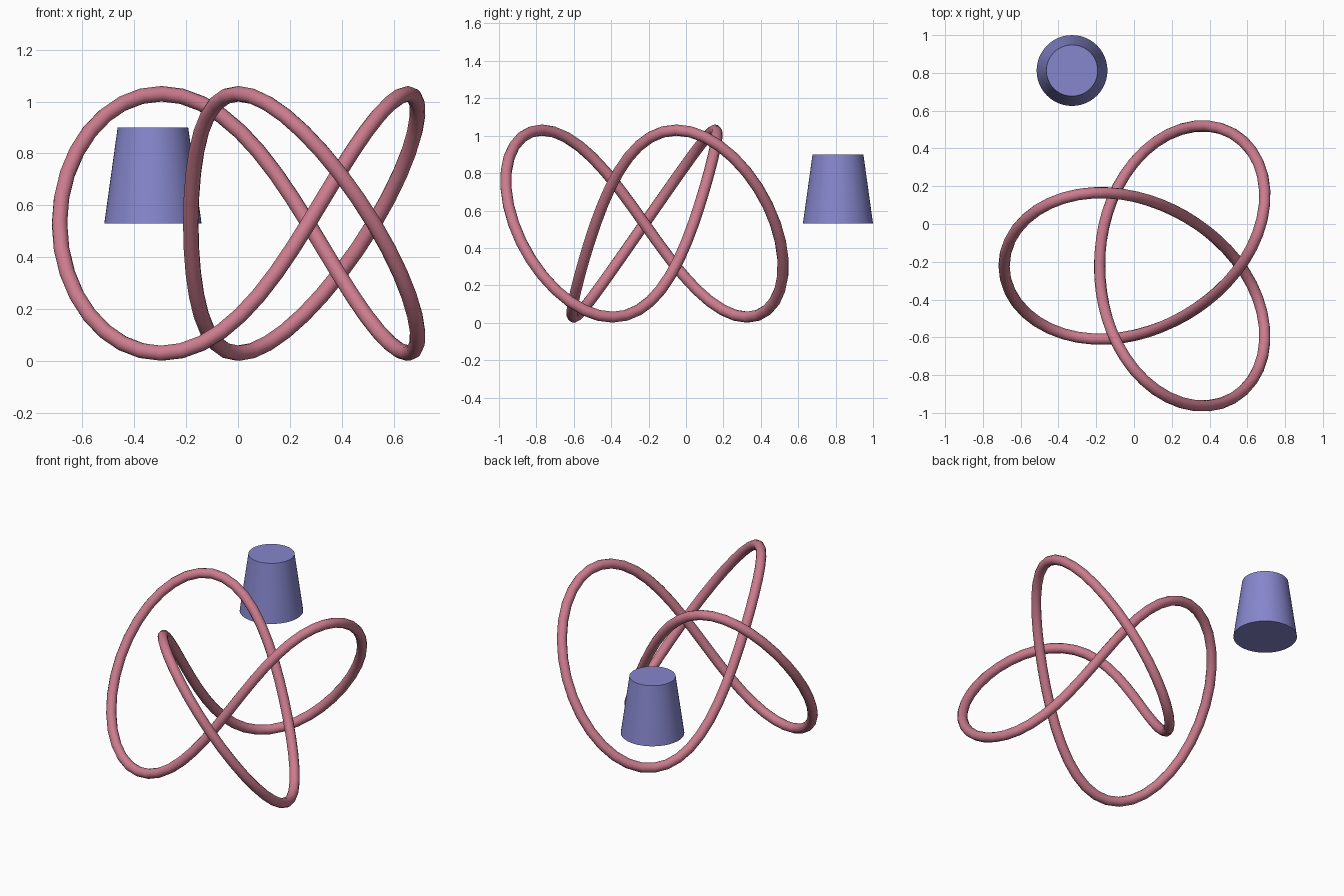
import bpy
from math import sin, cos, pi, radians

if "Cube" in bpy.data.objects:
    bpy.data.objects.remove(bpy.data.objects["Cube"], do_unlink=True)


def material(name, rgb):
    mat = bpy.data.materials.new(name)
    mat.use_nodes = True
    mat.diffuse_color = (*rgb, 1)
    mat.node_tree.nodes["Principled BSDF"].inputs["Base Color"].default_value = (*rgb, 1)
    return mat


rose = material("rose", (0.60, 0.20, 0.27))
periwinkle = material("periwinkle", (0.24, 0.24, 0.61))


def activate(obj):
    bpy.ops.object.select_all(action='DESELECT')
    obj.select_set(True)
    bpy.context.view_layer.objects.active = obj


# Trefoil path: harmonics that keep threefold symmetry
CENTRE = (0.12, -0.222, 0.53)
HARMONICS = {2: 0.545, -1: 0.212, 5: 0.041, -4: 0.01}


def knot_point(t):
    x = -sum(r * cos(n * t) for n, r in HARMONICS.items())
    y = -sum(r * sin(n * t) for n, r in HARMONICS.items())
    return CENTRE[0] + x, CENTRE[1] + y, CENTRE[2] - 0.5 * sin(3 * t)


# Knot: closed path with a round bevel
steps = 96
curve = bpy.data.curves.new("trefoil_knot", 'CURVE')
curve.dimensions = '3D'
curve.twist_mode = 'MINIMUM'
curve.bevel_depth = 0.03
curve.bevel_resolution = 4
spline = curve.splines.new('POLY')
spline.points.add(steps - 1)
for i, p in enumerate(spline.points):
    p.co = (*knot_point(2 * pi * i / steps), 1)
spline.use_cyclic_u = True
curve.materials.append(rose)
knot = bpy.data.objects.new("trefoil_knot", curve)
bpy.context.collection.objects.link(knot)
activate(knot)
bpy.ops.object.convert(target='MESH')
bpy.ops.object.shade_smooth_by_angle(angle=radians(40))

# Tapered cup floating behind the knot
bpy.ops.mesh.primitive_cone_add(vertices=48, radius1=0.1875, radius2=0.136,
                                depth=0.37, location=(-0.328, 0.8125, 0.715))
cup = bpy.context.object
cup.name = "tapered_cup"
cup.data.materials.append(periwinkle)
activate(cup)
bpy.ops.object.shade_smooth_by_angle(angle=radians(40))
